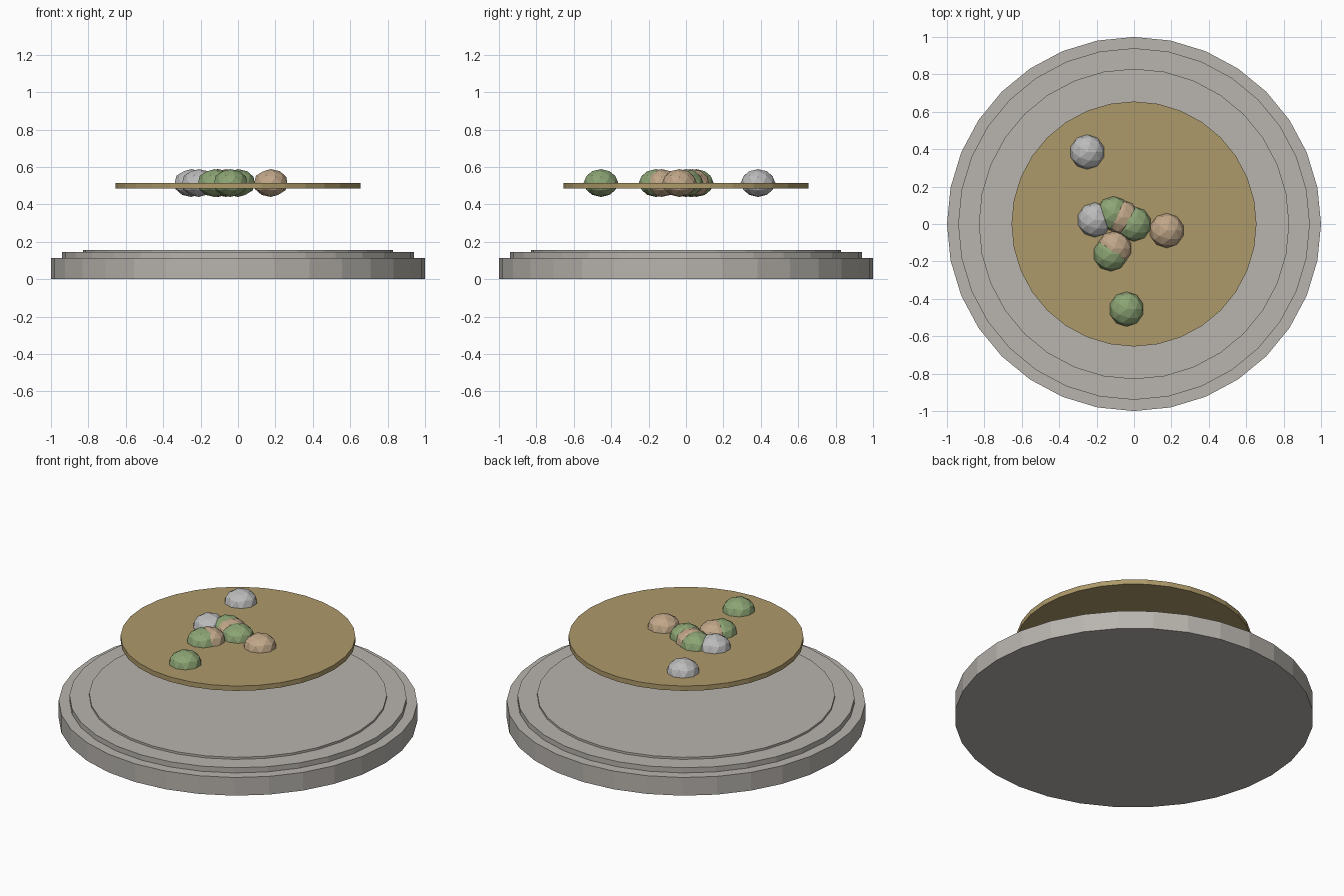
import bpy

cube = bpy.data.objects.get("Cube")
if cube:
    bpy.data.objects.remove(cube, do_unlink=True)


def material(name, srgb):
    """Flat colour given as 0-255 display values, stored as linear."""
    linear = [(c / 255 / 12.92) if c < 11 else ((c / 255 + 0.055) / 1.055) ** 2.4 for c in srgb]
    mat = bpy.data.materials.new(name)
    mat.use_nodes = True
    mat.diffuse_color = (*linear, 1)
    mat.node_tree.nodes["Principled BSDF"].inputs["Base Color"].default_value = (*linear, 1)
    return mat


stone = material("warm grey stone", (184, 180, 174))
gold = material("dull gold", (174, 154, 106))
green = material("moss green", (140, 164, 116))
tan = material("tan", (192, 166, 136))
grey = material("pale grey", (188, 187, 187))


def disc(name, radius, bottom, top, mat):
    bpy.ops.mesh.primitive_cylinder_add(vertices=32, radius=radius, depth=top - bottom,
                                        location=(0, 0, (top + bottom) / 2))
    obj = bpy.context.object
    obj.name = name
    obj.data.materials.append(mat)


def pebble(name, x, y, mat):
    bpy.ops.mesh.primitive_ico_sphere_add(subdivisions=2, radius=0.093, location=(x, y, 0.514))
    obj = bpy.context.object
    obj.name = name
    obj.scale.z = 0.8
    obj.data.materials.append(mat)


# Stepped round base
disc("base_lower_step", 1.0, 0, 0.112, stone)
disc("base_middle_step", 0.94, 0.112, 0.144, stone)
disc("base_upper_step", 0.83, 0.144, 0.157, stone)

# Floating plate
disc("floating_plate", 0.655, 0.484, 0.514, gold)

# Faceted pebbles set into the plate
groups = {
    "green_pebble": (green, [(0, 0), (-0.11, 0.055), (-0.125, -0.16), (-0.04, -0.455)]),
    "tan_pebble": (tan, [(0.175, -0.035), (-0.105, -0.13), (-0.065, 0.035)]),
    "grey_pebble": (grey, [(-0.25, 0.385), (-0.21, 0.022)]),
}
for name, (mat, spots) in groups.items():
    for i, (x, y) in enumerate(spots, 1):
        pebble(f"{name}_{i}", x, y, mat)
